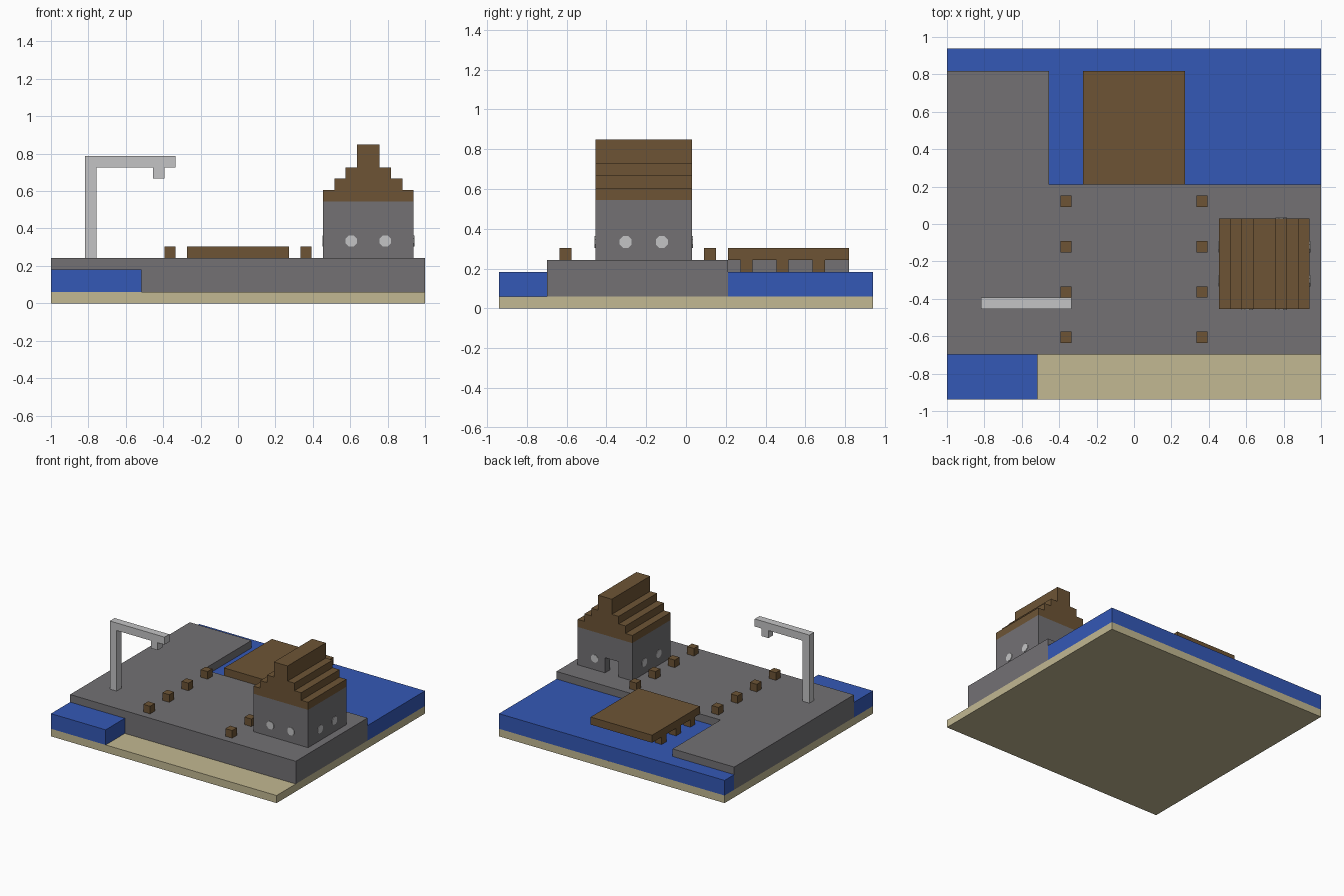
import bpy
import bmesh
import math
from mathutils import Matrix, Vector

cube = bpy.data.objects.get("Cube")
if cube:
    bpy.data.objects.remove(cube, do_unlink=True)

# Everything sits on a block grid, 33 blocks wide and 31 deep
U = 2 / 33
WIDE, DEEP = 33, 31


def place(x, y, z):
    return Vector(((x - WIDE / 2) * U, (y - DEEP / 2) * U, z * U))


def make_material(name, rgb):
    linear = [((c / 255 + 0.055) / 1.055) ** 2.4 for c in rgb] + [1]
    mat = bpy.data.materials.new(name)
    mat.use_nodes = True
    mat.diffuse_color = linear
    mat.node_tree.nodes["Principled BSDF"].inputs["Base Color"].default_value = linear
    return mat


SAND = make_material("sand", (194, 184, 146))
STONE = make_material("stone", (115, 113, 116))
WOOD = make_material("wood", (109, 84, 53))
WATER = make_material("water", (52, 88, 182))
PALE = make_material("pale metal", (196, 196, 197))


def finish(bm, name, mat):
    bmesh.ops.recalc_face_normals(bm, faces=bm.faces)
    mesh = bpy.data.meshes.new(name)
    bm.to_mesh(mesh)
    bm.free()
    mesh.materials.append(mat)
    obj = bpy.data.objects.new(name, mesh)
    bpy.context.collection.objects.link(obj)
    return obj


def prism(name, mat, outline, lo, hi, axis="z"):
    """Extrude a grid outline along z (plan) or y (front elevation)."""
    bm = bmesh.new()

    def point(a, b, t):
        return place(a, b, t) if axis == "z" else place(a, t, b)

    face = bm.faces.new([bm.verts.new(point(a, b, lo)) for a, b in outline])
    out = bmesh.ops.extrude_face_region(bm, geom=[face])
    verts = [g for g in out["geom"] if isinstance(g, bmesh.types.BMVert)]
    bmesh.ops.translate(bm, verts=verts, vec=point(0, 0, hi) - point(0, 0, lo))
    return finish(bm, name, mat)


def box(name, mat, x, y, z):
    outline = [(x[0], y[0]), (x[1], y[0]), (x[1], y[1]), (x[0], y[1])]
    return prism(name, mat, outline, z[0], z[1])


def window(name, x, y, z, turn):
    """Thin eight-sided pane; turn is its heading around z."""
    bm = bmesh.new()
    rot = Matrix.Rotation(turn, 4, "Z") @ Matrix.Rotation(math.pi / 2, 4, "X")
    spin = Matrix.Rotation(math.pi / 8, 4, "Z")
    bmesh.ops.create_cone(bm, cap_ends=True, segments=8, radius1=U * 0.54,
                          radius2=U * 0.54, depth=0.008,
                          matrix=Matrix.Translation(place(x, y, z)) @ rot @ spin)
    return finish(bm, name, PALE)


# Seabed and water
box("sand_base", SAND, (0, WIDE), (0, DEEP), (0, 1))
box("front_water", WATER, (0, 8), (0, 4), (1, 3))
prism("harbour_water", WATER,
      [(0, 29), (9, 29), (9, 19), (WIDE, 19), (WIDE, DEEP), (0, DEEP)], 1, 3)

# Stone quay with an arm reaching back
prism("quay", STONE,
      [(0, 4), (WIDE, 4), (WIDE, 19), (9, 19), (9, 29), (0, 29)], 1, 4)

# Wooden jetty on short posts
box("jetty_deck", WOOD, (12, 21), (19, 29), (4, 5))
for x in (12, 20):
    for y in (20, 23, 26):
        box("jetty_post", WOOD, (x, x + 1), (y, y + 1), (3, 4))

# Bollards in two rows
for x in (10, 22):
    for y in (5, 9, 13, 17):
        box("bollard", WOOD, (x, x + 1), (y, y + 1), (4, 5))

# Crane: post, arm and hook in one profile
prism("crane", PALE,
      [(3, 4), (4, 4), (4, 12), (9, 12), (9, 11), (10, 11), (10, 12),
       (11, 12), (11, 13), (3, 13)], 8, 9, "y")

# House walls, with the doorway in the back wall
box("house_front_wall", STONE, (24, 32), (8, 9), (4, 9))
box("house_right_wall", STONE, (24, 25), (9, 15), (4, 9))
box("house_left_wall", STONE, (31, 32), (9, 15), (4, 9))
prism("house_back_wall", STONE,
      [(24, 4), (26, 4), (26, 6), (28, 6), (28, 4), (32, 4), (32, 9), (24, 9)],
      15, 16, "y")

# Stepped roof
steps = [(24, 9), (24, 10), (25, 10), (25, 11), (26, 11), (26, 12), (27, 12), (27, 14)]
prism("roof", WOOD, steps + [(56 - x, z) for x, z in reversed(steps)], 8, 16, "y")

# Round windows
for x in (26.5, 29.5):
    window("front_window", x, 8, 5.5, 0)
for y in (10.5, 13.5):
    window("right_window", 24, y, 5.5, math.pi / 2)
    window("left_window", 32, y, 5.5, math.pi / 2)
window("back_window", 29.5, 16, 5.5, 0)
